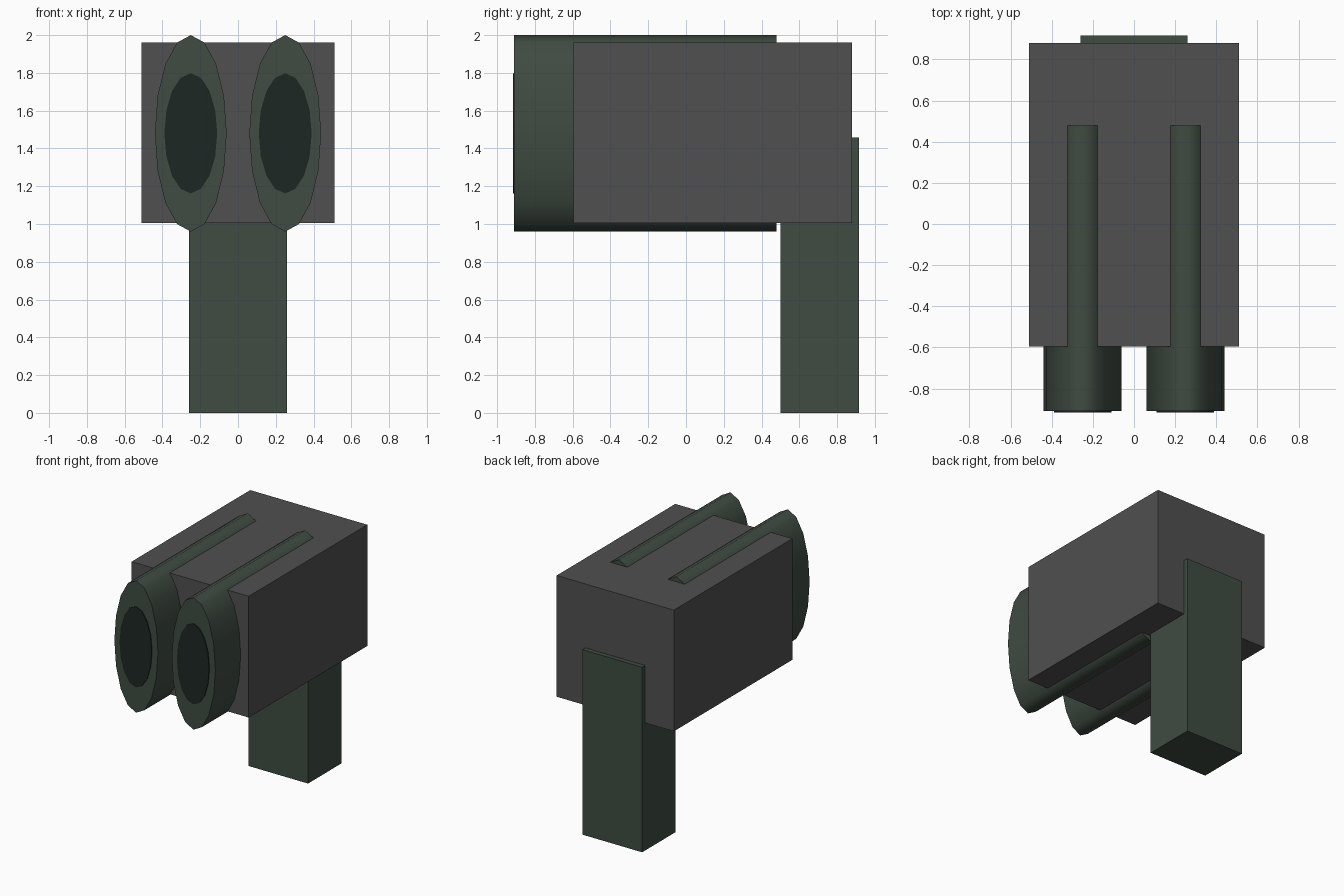
import bpy
from math import radians

if "Cube" in bpy.data.objects:
    bpy.data.objects.remove(bpy.data.objects["Cube"])


def material(name, rgb):
    mat = bpy.data.materials.new(name)
    mat.diffuse_color = (*rgb, 1)
    mat.use_nodes = True
    mat.node_tree.nodes["Principled BSDF"].inputs["Base Color"].default_value = mat.diffuse_color
    return mat


GREY = material("dark_grey", (0.08, 0.08, 0.08))
GREEN = material("dark_green", (0.05, 0.07, 0.054))
BLACK = material("bore_green", (0.012, 0.02, 0.016))


def finish(name, mat):
    obj = bpy.context.object
    obj.name = name
    obj.data.materials.append(mat)
    return obj


def box(name, lo, hi, mat):
    centre = [(a + b) / 2 for a, b in zip(lo, hi)]
    bpy.ops.mesh.primitive_cube_add(size=1, location=centre)
    bpy.context.object.scale = [b - a for a, b in zip(lo, hi)]
    bpy.ops.object.transform_apply(location=False, rotation=False, scale=True)
    return finish(name, mat)


def oval_tube(name, x, z, rx, rz, y0, y1, mat):
    bpy.ops.mesh.primitive_cylinder_add(vertices=16, radius=1, depth=y1 - y0,
                                        location=(x, (y0 + y1) / 2, z),
                                        rotation=(radians(90), 0, 0))
    bpy.context.object.scale = (rx, rz, 1)
    bpy.ops.object.transform_apply(location=False, rotation=True, scale=True)
    bpy.ops.object.shade_smooth_by_angle(angle=radians(65))
    return finish(name, mat)


# Main housing and grip
box("body", (-0.51, -0.595, 1.005), (0.51, 0.88, 1.96), GREY)
box("handle", (-0.26, 0.5, 0), (0.26, 0.917, 1.457), GREEN)

# Twin oval barrels with dark muzzle discs
for side, x in (("left", -0.25), ("right", 0.25)):
    oval_tube(side + "_barrel", x, 1.48, 0.19, 0.52, -0.91, 0.478, GREEN)
    oval_tube(side + "_muzzle", x, 1.48, 0.14, 0.318, -0.917, -0.85, BLACK)
